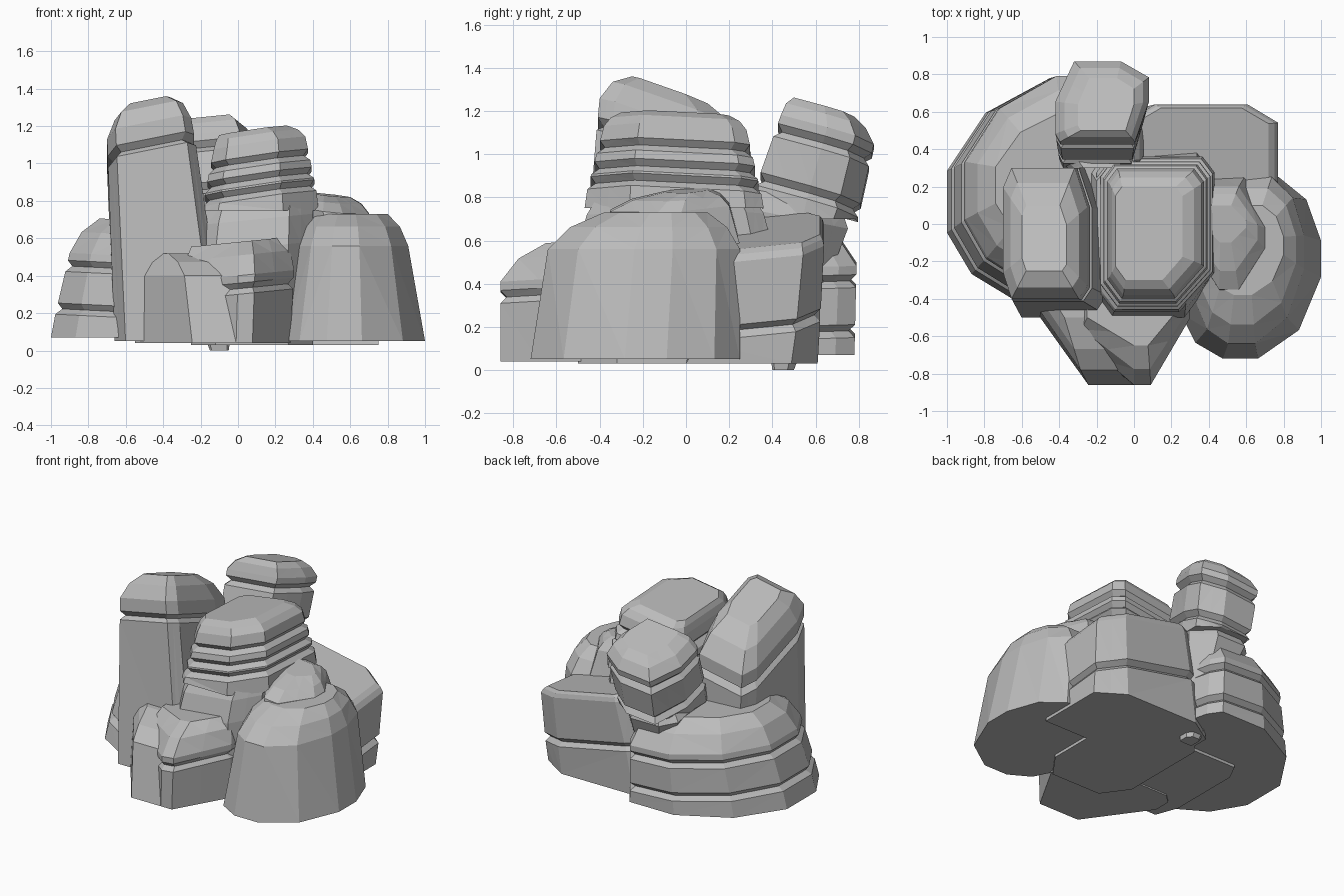
import bpy
import bmesh
from math import radians

default_cube = bpy.data.objects.get("Cube")
if default_cube:
    bpy.data.objects.remove(default_cube, do_unlink=True)

# One plain stone colour
stone = bpy.data.materials.new("grey_stone")
stone.use_nodes = True
grey = (0.5, 0.5, 0.5, 1)
stone.diffuse_color = grey
shader = stone.node_tree.nodes["Principled BSDF"]
shader.inputs["Base Color"].default_value = grey
shader.inputs["Roughness"].default_value = 0.9


def blend(first, second, amount):
    """Mix two boxes, each given as (left, right, front, back)."""
    return [a + (b - a) * amount for a, b in zip(first, second)]


def shrink(box, depth):
    left, right, front, back = box
    return left + depth, right - depth, front + depth, back - depth


def outline(box, corners, bulge):
    """Rectangle with cut corners, counterclockwise from the front left.

    Each corner is cut by (width, length) fractions; bulge rounds the cut.
    """
    left, right, front, back = box
    width, length = right - left, back - front
    places = [(left, front, 1, 1), (right, front, -1, 1),
              (right, back, -1, -1), (left, back, 1, -1)]
    points = []
    for index, ((x, y, way_x, way_y), (cut_x, cut_y)) in enumerate(zip(places, corners)):
        inset_x, inset_y = way_x * cut_x * width, way_y * cut_y * length
        middle = (1 - bulge) / 2
        cut = [(x, y + inset_y), (x + inset_x * middle, y + inset_y * middle), (x + inset_x, y)]
        points += reversed(cut) if index % 2 else cut
    return points


def rock(name, base, foot, rise, shoulder, top, crown, corners,
         cracks=(), tilt=(0, 0), bulge=0):
    """Walls run from foot to shoulder, then round over to the crown.

    Each crack is a sharp groove around the wall. All above the foot is tilted.
    """
    layers = [(base, foot)]
    for crack in cracks:
        for offset, depth in ((-0.03, 0), (0, 0.03), (0.03, 0)):
            height = crack + offset
            wall = blend(foot, shoulder, (height - base) / (rise - base))
            layers.append((height, shrink(wall, depth)))
    layers.append((rise, shoulder))
    layers.append((rise + (top - rise) * 0.6, blend(shoulder, crown, 0.4)))
    layers.append((top, crown))

    bm = bmesh.new()
    rings = []
    for height, box in layers:
        left, right, front, back = box
        slope_x, slope_y = tilt if rings else (0, 0)
        rings.append([
            bm.verts.new((x, y, height + slope_x * (x - (left + right) / 2)
                          + slope_y * (y - (front + back) / 2)))
            for x, y in outline(box, corners, bulge)])
    for lower, upper in zip(rings, rings[1:]):
        for i in range(len(lower)):
            j = (i + 1) % len(lower)
            bm.faces.new((lower[i], lower[j], upper[j], upper[i]))
    bm.faces.new(list(reversed(rings[0])))
    bm.faces.new(rings[-1])

    # Merge nearly flat neighbours into broad chiselled facets
    bmesh.ops.dissolve_limit(bm, angle_limit=radians(4), verts=bm.verts, edges=bm.edges)
    bmesh.ops.triangulate(bm, faces=bm.faces)
    bmesh.ops.recalc_face_normals(bm, faces=bm.faces)
    mesh = bpy.data.meshes.new(name)
    bm.to_mesh(mesh)
    bm.free()
    mesh.materials.append(stone)
    bpy.context.collection.objects.link(bpy.data.objects.new(name, mesh))


# Tallest pillar, with a groove under its sloping cap
rock("tall_pillar",
     base=0.05, foot=(-0.66, -0.07, -0.5, 0.3),
     rise=1.1, shoulder=(-0.7, -0.25, -0.4, 0.3),
     top=1.28, crown=(-0.6, -0.36, -0.25, 0.1),
     corners=((0.1, 0.2), (0.1, 0.1), (0.15, 0.3), (0.1, 0.15)),
     cracks=[0.98], tilt=(0.2, -0.35))

# Central rock: broad body under a banded cap
rock("centre_body",
     base=0.03, foot=(-0.25, 0.4, -0.5, 0.4),
     rise=0.55, shoulder=(-0.25, 0.4, -0.5, 0.4),
     top=0.8, crown=(-0.2, 0.4, -0.4, 0.3),
     corners=((0.2, 0.2), (0.2, 0.2), (0.1, 0.1), (0.1, 0.1)), tilt=(0.1, 0))
rock("centre_cap",
     base=0.75, foot=(-0.2, 0.43, -0.47, 0.36),
     rise=1.1, shoulder=(-0.13, 0.36, -0.38, 0.28),
     top=1.17, crown=(-0.1, 0.26, -0.3, 0.2),
     corners=((0.15, 0.15), (0.3, 0.25), (0.1, 0.1), (0.1, 0.1)),
     cracks=(0.83, 0.9, 1), tilt=(0.15, -0.05))

# Leaning pillar at the back, on a spur that narrows to the ground
rock("back_spur",
     base=0, foot=(-0.15, -0.05, 0.4, 0.5),
     rise=0.7, shoulder=(-0.4, 0.05, 0.3, 0.75),
     top=0.8, crown=(-0.3, 0, 0.3, 0.7),
     corners=((0.1, 0.1), (0.1, 0.1), (0.3, 0.3), (0.2, 0.2)), tilt=(0, -0.2))
rock("back_pillar",
     base=0.7, foot=(-0.4, 0.05, 0.3, 0.78),
     rise=1.1, shoulder=(-0.42, 0.08, 0.44, 0.87),
     top=1.21, crown=(-0.3, 0, 0.5, 0.78),
     corners=((0.05, 0.1), (0.15, 0.5), (0.3, 0.2), (0.2, 0.5)),
     cracks=(0.8, 1.03), tilt=(0.1, -0.3))

# Broad boulder on the model's left, and the ridge behind it
rock("left_boulder",
     base=0.05, foot=(0.25, 1, -0.72, 0.25),
     rise=0.56, shoulder=(0.33, 0.91, -0.64, 0.25),
     top=0.73, crown=(0.42, 0.8, -0.38, 0.1),
     corners=((0.3, 0.25), (0.45, 0.45), (0.3, 0.35), (0.2, 0.2)), bulge=0.3)
rock("left_ridge",
     base=0.4, foot=(0.35, 0.8, -0.4, 0.3),
     rise=0.75, shoulder=(0.35, 0.7, -0.35, 0.2),
     top=0.83, crown=(0.4, 0.6, -0.1, 0.1),
     corners=((0.3, 0.3), (0.4, 0.4), (0.4, 0.4), (0.1, 0.1)), tilt=(-0.1, 0.05))

# Blocky rock at the back, with one low crack
rock("back_block",
     base=0.03, foot=(-0.2, 0.75, 0, 0.61),
     rise=0.6, shoulder=(-0.05, 0.77, 0.15, 0.64),
     top=0.65, crown=(0, 0.72, 0.2, 0.62),
     corners=((0, 0), (0, 0), (0.2, 0.2), (0.2, 0.2)), cracks=[0.28], tilt=(-0.2, 0.1))

# Wide terraced rock on the model's right, running behind the back pillar
rock("right_terrace",
     base=0.07, foot=(-1, 0, -0.4, 0.78),
     rise=0.5, shoulder=(-0.9, -0.02, -0.3, 0.79),
     top=0.69, crown=(-0.74, -0.1, -0.1, 0.6),
     corners=((0.35, 0.3), (0.1, 0.1), (0.1, 0.2), (0.55, 0.42)),
     cracks=(0.2, 0.43), tilt=(-0.05, 0), bulge=0.25)

# Pair of low rocks at the front
rock("front_low_rock",
     base=0.04, foot=(-0.55, 0.1, -0.86, -0.25),
     rise=0.4, shoulder=(-0.54, 0, -0.78, -0.25),
     top=0.52, crown=(-0.48, -0.25, -0.5, -0.25),
     corners=((0.47, 0.7), (0.1, 0.1), (0.1, 0.1), (0.1, 0.1)))
rock("front_cracked_rock",
     base=0.04, foot=(-0.3, 0.28, -0.86, -0.35),
     rise=0.4, shoulder=(-0.3, 0.3, -0.86, -0.35),
     top=0.58, crown=(-0.25, 0.25, -0.65, -0.35),
     corners=((0.5, 0.5), (0.35, 0.7), (0.1, 0.1), (0.1, 0.1)),
     cracks=[0.33], tilt=(0.1, 0))
